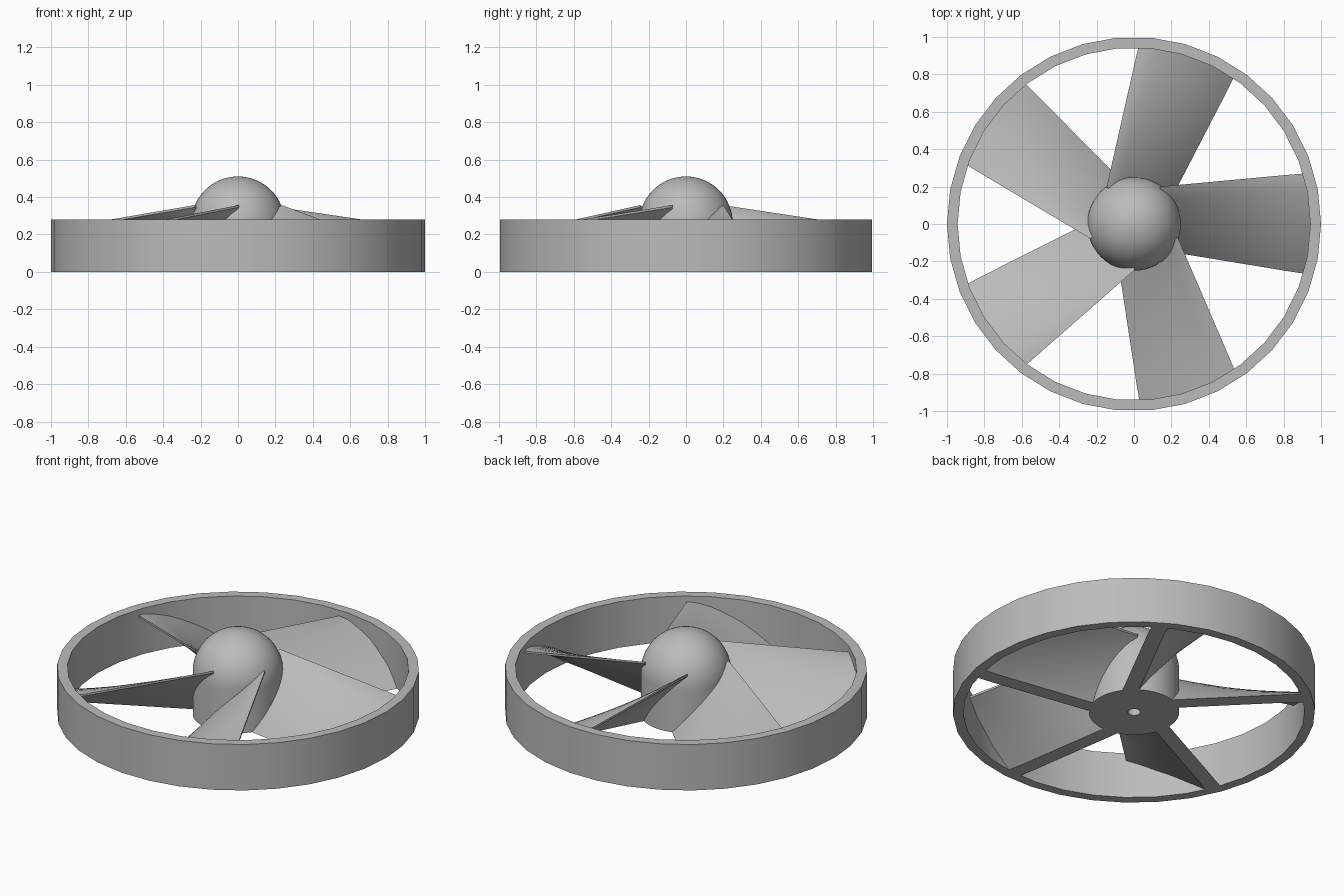
import bpy, bmesh
from math import sin, cos, pi, radians, sqrt

cube = bpy.data.objects.get("Cube")
if cube:
    bpy.data.objects.remove(cube, do_unlink=True)

grey = bpy.data.materials.new("plain grey")
grey.use_nodes = True
grey.diffuse_color = (0.5, 0.5, 0.5, 1)
grey.node_tree.nodes["Principled BSDF"].inputs["Base Color"].default_value = (0.5, 0.5, 0.5, 1)


def finish(name, bm):
    bmesh.ops.remove_doubles(bm, verts=bm.verts, dist=1e-5)
    bmesh.ops.recalc_face_normals(bm, faces=bm.faces)
    mesh = bpy.data.meshes.new(name)
    bm.to_mesh(mesh)
    bm.free()
    mesh.materials.append(grey)
    obj = bpy.data.objects.new(name, mesh)
    bpy.context.collection.objects.link(obj)
    bpy.ops.object.select_all(action='DESELECT')
    obj.select_set(True)
    bpy.context.view_layer.objects.active = obj
    bpy.ops.object.shade_smooth_by_angle(angle=radians(30))
    return obj


def skin(bm, loops, closed):
    """Join neighbouring loops of vertices with quads."""
    pairs = list(zip(loops, loops[1:])) + ([(loops[-1], loops[0])] if closed else [])
    for a, b in pairs:
        n = len(a)
        for i in range(n):
            j = (i + 1) % n
            bm.faces.new((a[i], a[j], b[j], b[i]))


def lathe(name, profile, sides, closed=False):
    bm = bmesh.new()
    loops = [[bm.verts.new((r * cos(2 * pi * i / sides), r * sin(2 * pi * i / sides), z))
              for i in range(sides)] for r, z in profile]
    skin(bm, loops, closed)
    bmesh.ops.dissolve_degenerate(bm, dist=1e-5, edges=bm.edges)
    return finish(name, bm)


# Outer shroud ring
lathe("outer_ring", [(1, 0), (1, 0.28), (0.943, 0.28), (0.943, 0)], 34, closed=True)

# Domed hub with a blind shaft hole underneath
R, BASE = 0.25, 0.26
dome = [(R * cos(pi / 2 * k / 16), BASE + R * sin(pi / 2 * k / 16)) for k in range(17)]
lathe("hub", [(0, 0.2), (0.035, 0.2), (0.035, 0), (R, 0)] + dome, 48)

# Twisted blade: section runs from a flat foot up to a thin rounded edge
X0, X1, STEPS, N = 0.14, 0.9, 10, 14


def section(t):
    """Closed list of (y, z) points for the blade section at span fraction t."""
    y0, y1, h = -0.14 - 0.125 * t, 0.2 + 0.07 * t, 0.365 - 0.112 * t
    bulge, foot, tip = 0.02 + 0.015 * t, 0.09, 0.02
    upper, lower = [], []
    for k in range(N + 1):
        u = k / N
        arch = 4 * u * (1 - u) * bulge
        round_off = 0.008 * max(0, u - 0.9) * 10
        upper.append((y0 + (y1 - y0) * u, h * u + arch - round_off))
        lower.append((y0 + foot + (y1 - y0 - foot) * u,
                      (h - tip) * u + arch * 0.6))
    return upper + lower[::-1]


def make_blade(name, angle):
    bm = bmesh.new()
    loops = []
    for s in range(STEPS + 1):
        t = s / STEPS
        loop = []
        for y, z in section(t):
            # The outer end follows the curve of the ring
            end = sqrt(0.948 ** 2 - y * y)
            x = end if s == STEPS else X0 + (X1 - X0) * t
            loop.append(bm.verts.new((x * cos(angle) - y * sin(angle),
                                      x * sin(angle) + y * cos(angle), z)))
        loops.append(loop)
    skin(bm, loops, False)
    # Cap both ends with strips between the upper and lower curves
    for loop in (loops[0], loops[-1]):
        m = len(loop)
        for i in range(N):
            bm.faces.new((loop[i], loop[i + 1], loop[m - 2 - i], loop[m - 1 - i]))
    return finish(name, bm)


for k in range(5):
    make_blade(f"blade_{k + 1}", k * 2 * pi / 5)
